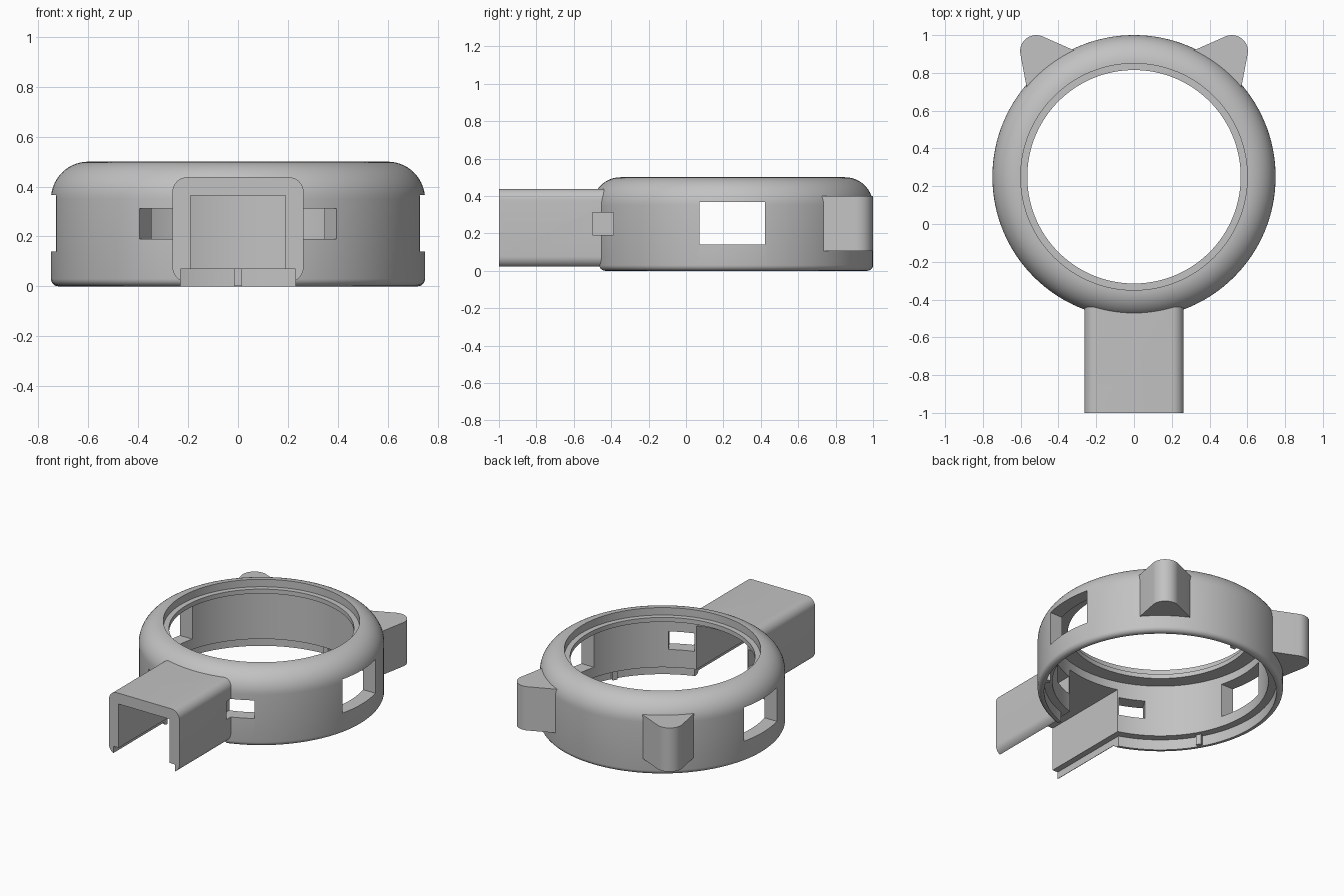
import bpy, bmesh
from math import sin, cos, radians, pi
from mathutils import Matrix, Vector

if "Cube" in bpy.data.objects:
    bpy.data.objects.remove(bpy.data.objects["Cube"])

CENTRE = Vector((0, 0.25, 0))
SEGMENTS = 128

grey = bpy.data.materials.new("plain grey")
grey.use_nodes = True
grey.diffuse_color = (0.54, 0.54, 0.54, 1)
grey.node_tree.nodes["Principled BSDF"].inputs["Base Color"].default_value = (0.54, 0.54, 0.54, 1)


def arc(cx, cy, r, start, end, steps=10):
    angles = [radians(start + (end - start) * i / steps) for i in range(steps + 1)]
    return [(cx + r * cos(a), cy + r * sin(a)) for a in angles]


def make_object(name, bm):
    bmesh.ops.recalc_face_normals(bm, faces=bm.faces)
    mesh = bpy.data.meshes.new(name)
    bm.to_mesh(mesh)
    bm.free()
    obj = bpy.data.objects.new(name, mesh)
    bpy.context.collection.objects.link(obj)
    mesh.materials.append(grey)
    return obj


def prism(name, outline, low, high, axis="Z"):
    """Extrude an outline along z, or an x-z outline along y."""
    bm = bmesh.new()
    place = (lambda p: (p[0], p[1], low)) if axis == "Z" else (lambda p: (p[0], low, p[1]))
    face = bm.faces.new([bm.verts.new(place(p)) for p in outline])
    out = bmesh.ops.extrude_face_region(bm, geom=[face])
    verts = [v for v in out["geom"] if isinstance(v, bmesh.types.BMVert)]
    step = (0, 0, high - low) if axis == "Z" else (0, high - low, 0)
    bmesh.ops.translate(bm, verts=verts, vec=step)
    return make_object(name, bm)


def lathe(name, profile):
    """Turn a closed radius-height profile around the ring's axis."""
    bm = bmesh.new()
    rings = []
    for i in range(SEGMENTS):
        a = 2 * pi * i / SEGMENTS
        rings.append([bm.verts.new(CENTRE + Vector((r * cos(a), r * sin(a), z))) for r, z in profile])
    n = len(profile)
    for i in range(SEGMENTS):
        here, there = rings[i], rings[(i + 1) % SEGMENTS]
        for j in range(n):
            k = (j + 1) % n
            bm.faces.new((here[j], there[j], there[k], here[k]))
    return make_object(name, bm)


def rectangle(x0, x1, y0, y1):
    return [(x0, y0), (x1, y0), (x1, y1), (x0, y1)]


def mirrored(points, side):
    return [(side * x, y) for x, y in points]


def cut(obj, cutters):
    bpy.context.view_layer.objects.active = obj
    for cutter in cutters:
        mod = obj.modifiers.new("cut", "BOOLEAN")
        mod.operation = "DIFFERENCE"
        mod.solver = "EXACT"
        mod.object = cutter
        bpy.ops.object.modifier_apply(modifier=mod.name)


def smooth(obj):
    bpy.ops.object.select_all(action="DESELECT")
    obj.select_set(True)
    bpy.context.view_layer.objects.active = obj
    bpy.ops.object.shade_smooth_by_angle(angle=radians(30))


# Ring body: rounded shoulder, stepped top lip, recess under the wall
profile = [(0.71, 0)] + arc(0.72, 0.03, 0.03, -90, 0, 5)
profile += arc(0.6, 0.35, 0.15, 0, 90, 14)
profile += [(0.6, 0.45), (0.565, 0.45), (0.565, 0.42), (0.66, 0.42), (0.66, 0.07), (0.71, 0.07)]
ring = lathe("ring_body", profile)

# Open-bottomed duct with rounded corners and stepped side walls
half = arc(0.203, 0.077, 0.06, -63, 0, 6) + arc(0.203, 0.378, 0.06, 0, 90, 8)
inner = [(0.19, 0.365), (0.19, 0.07), (0.23, 0.07)]
outline = half + mirrored(half, -1)[::-1] + mirrored(inner, -1)[::-1] + inner
duct = prism("duct", outline, -1, -0.2, "Y")

# Cutters for the openings; the slots also bite into the duct's side walls
passage = [(0.23, -0.1), (0.23, 0.07), (0.19, 0.07), (0.19, 0.365)]
channel = prism("channel_cutter", passage + mirrored(passage, -1)[::-1], -0.7, -0.1, "Y")
windows = prism("window_cutter", rectangle(-1, 1, 0.073, 0.423), 0.14, 0.367)
slot = [(0.2, -0.5), (0.465, -0.5), (0.316, -0.26), (0.2, -0.26)]
slots = [prism("slot_cutter", mirrored(slot, s), 0.19, 0.312) for s in (-1, 1)]
circle = [(x, y + CENTRE.y) for x, y in arc(0, 0, 0.712, 0, 360, SEGMENTS)[:-1]]
bore = prism("bore_cutter", circle, -0.2, 0.8)

cut(ring, [channel, windows] + slots)
cut(duct, [bore] + slots)
for cutter in [channel, windows, bore] + slots:
    bpy.data.objects.remove(cutter)
smooth(ring)
smooth(duct)

# Rounded lugs at the back
lug = [(0.28, 0.903)] + arc(0.518, 0.915, 0.085, 113, -10, 14) + [(0.562, 0.69)]
for side, label in ((1, "left"), (-1, "right")):
    smooth(prism(label + "_lug", mirrored(lug, side), 0.105, 0.4))

# Small locating ribs inside the bottom recess
for i in range(3):
    rib = prism("locating_rib_%d" % (i + 1), rectangle(0.685, 0.715, -0.017, 0.017), 0.002, 0.072)
    rib.data.transform(Matrix.Translation(CENTRE) @ Matrix.Rotation(radians(90 + 120 * i), 4, "Z"))
